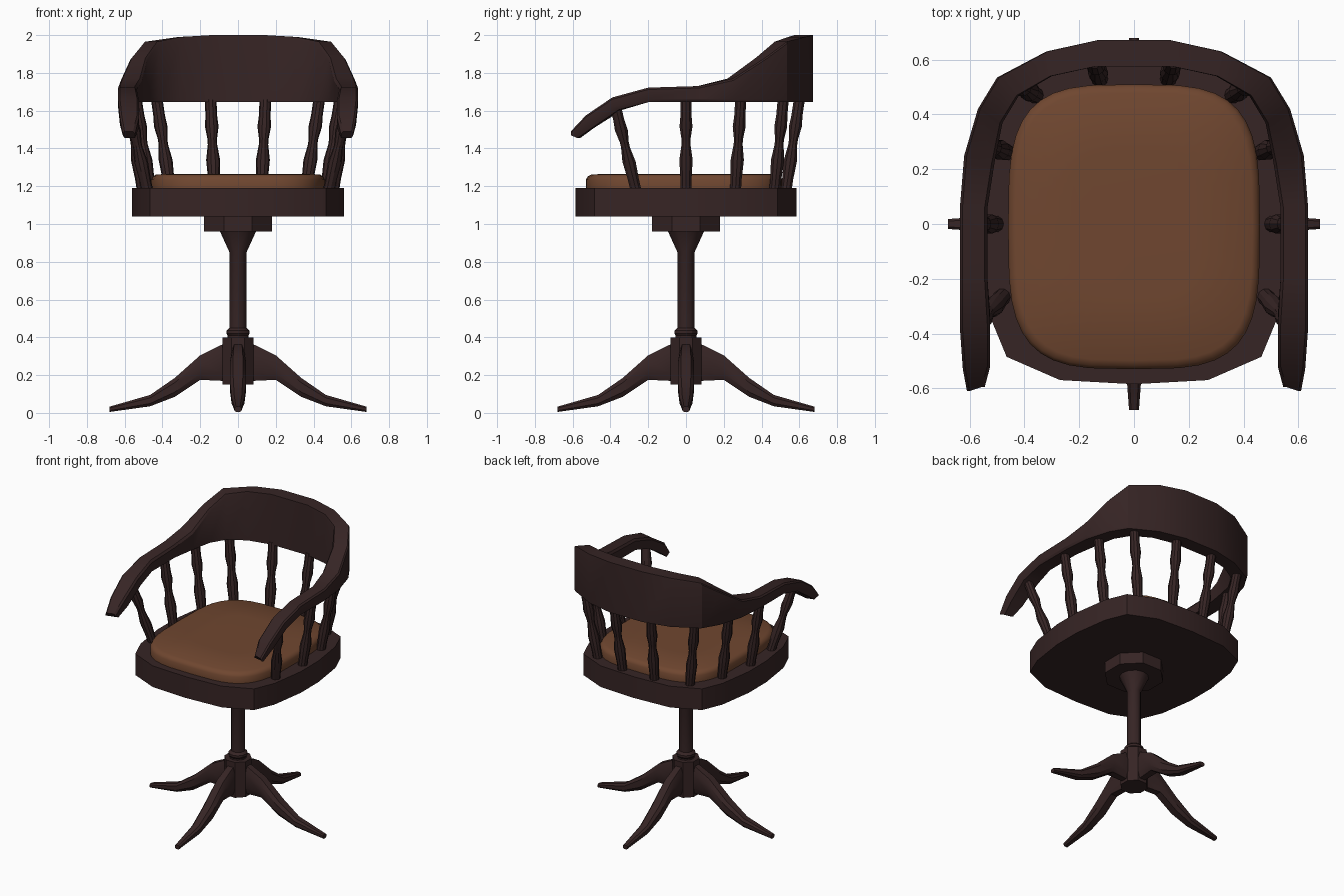
import bpy, bmesh, math
from mathutils import Vector, Matrix

if "Cube" in bpy.data.objects:
    bpy.data.objects.remove(bpy.data.objects["Cube"])


def material(name, color):
    m = bpy.data.materials.new(name)
    m.use_nodes = True
    m.diffuse_color = color
    m.node_tree.nodes["Principled BSDF"].inputs["Base Color"].default_value = color
    return m


wood = material("dark wood", (0.037, 0.018, 0.018, 1))
leather = material("brown leather", (0.16, 0.062, 0.029, 1))


def loft(name, rings, mat=wood, angle=30):
    """Skin a list of equal-length rings and cap both ends."""
    bm = bmesh.new()
    loops = [[bm.verts.new(p) for p in ring] for ring in rings]
    n = len(loops[0])
    for a, b in zip(loops, loops[1:]):
        for i in range(n):
            j = (i + 1) % n
            bm.faces.new((a[i], a[j], b[j], b[i]))
    bm.faces.new(loops[0][::-1])
    bm.faces.new(loops[-1])
    bmesh.ops.recalc_face_normals(bm, faces=bm.faces)
    mesh = bpy.data.meshes.new(name)
    bm.to_mesh(mesh)
    bm.free()
    mesh.materials.append(mat)
    ob = bpy.data.objects.new(name, mesh)
    bpy.context.collection.objects.link(ob)
    bpy.ops.object.select_all(action="DESELECT")
    ob.select_set(True)
    bpy.context.view_layer.objects.active = ob
    bpy.ops.object.shade_smooth_by_angle(angle=math.radians(angle))
    return ob


def circle(r, n, turn=0.0):
    return [(r * math.cos(math.tau * (i + turn) / n),
             r * math.sin(math.tau * (i + turn) / n)) for i in range(n)]


def turned(name, start, end, profile, sides, turn=0.0):
    """Lathe a (fraction, radius) profile along a straight axis."""
    start, end = Vector(start), Vector(end)
    rings = []
    for t, r in profile:
        c = start.lerp(end, t)
        rings.append([c + Vector((x, y, 0)) for x, y in circle(r, sides, turn)])
    return loft(name, rings)


# Pedestal: hub, collar, column and mounting plate
turned("leg_hub", (0, 0, 0.15), (0, 0, 0.40), [(0, 0.09), (1, 0.09)], 8, 0.5)
turned("column", (0, 0, 0), (0, 0, 1),
       [(0.38, 0.055), (0.41, 0.055), (0.42, 0.062), (0.435, 0.062), (0.45, 0.045),
        (0.85, 0.045), (0.96, 0.095)], 12)
turned("mounting_plate", (0, 0, 0.96), (0, 0, 1.04), [(0, 0.195), (1, 0.195)], 8, 0.5)

# Four splayed legs: distance, bottom, top, half width
leg_path = [(0.03, 0.17, 0.37, 0.034), (0.09, 0.17, 0.36, 0.036), (0.2, 0.175, 0.305, 0.042),
            (0.335, 0.085, 0.185, 0.042), (0.465, 0.035, 0.095, 0.034), (0.68, 0.005, 0.033, 0.018)]
for k, side in enumerate(("left", "back", "right", "front")):
    spin = Matrix.Rotation(k * math.pi / 2, 3, "Z")
    rings = []
    for d, lo, hi, w in leg_path:
        c = (hi - lo) * 0.25
        section = [(-w * .6, lo), (w * .6, lo), (w, lo + c), (w, hi - c),
                   (w * .6, hi), (-w * .6, hi), (-w, hi - c), (-w, lo + c)]
        rings.append([spin @ Vector((d, u, z)) for u, z in section])
    loft(side + "_leg", rings)

# Seat board: quarter outline mirrored all round
quarter = [(0.56, 0.1), (0.525, 0.34), (0.465, 0.485), (0.27, 0.57)]
half = quarter + [(0, 0.585)] + [(-x, y) for x, y in reversed(quarter)]
outline = half + [(-x, -y) for x, y in half]
loft("seat_board", [[(x, y, z) for x, y in outline] for z in (1.04, 1.19)])

# Cushion: rounded rectangle with a soft top edge
def power(v):
    return math.copysign(abs(v) ** 0.56, v)


pad = [(0.46 * power(x), 0.52 * power(y) - 0.01) for x, y in circle(1, 40)]
loft("cushion", [[(x * s, y * s, z) for x, y in pad]
                 for s, z in ((1, 1.19), (1, 1.235), (0.98, 1.252), (0.94, 1.263), (0.5, 1.266))],
     leather, 50)

# Arm and back rail: outer x, y; inner x, y; bottom, top
rail = [(0.61, -0.61, 0.545, -0.595, 1.455, 1.49),
        (0.625, -0.53, 0.525, -0.52, 1.51, 1.575),
        (0.635, -0.39, 0.525, -0.37, 1.605, 1.67),
        (0.635, -0.2, 0.535, -0.2, 1.645, 1.722),
        (0.635, 0.07, 0.535, 0.06, 1.645, 1.73),
        (0.62, 0.25, 0.51, 0.22, 1.645, 1.77),
        (0.57, 0.42, 0.48, 0.37, 1.645, 1.88),
        (0.5, 0.535, 0.42, 0.47, 1.645, 1.965),
        (0.32, 0.63, 0.3, 0.54, 1.645, 1.99),
        (0.13, 0.672, 0.14, 0.575, 1.645, 2.0)]
rail_sections = rail + [(-a, b, -c, d, e, f) for a, b, c, d, e, f in reversed(rail)]
rings = []
for ox, oy, ix, iy, lo, hi in rail_sections:
    tip = 0.035 if oy < -0.3 else 0
    rings.append([(ox * 0.985, oy + tip, lo), (ox, oy, lo + 0.015), (ox, oy, hi - 0.01),
                  (ox * 0.985, oy, hi), (ix * 1.02, iy, hi), (ix, iy, hi - 0.015),
                  (ix, iy + tip, lo)])
loft("arm_and_back_rail", rings)

# Turned spindles, mirrored left and right: foot and head
spindle_shape = [(0, 0.031), (0.12, 0.031), (0.33, 0.037), (0.5, 0.025), (0.56, 0.025),
                 (0.7, 0.036), (0.82, 0.031), (1, 0.031)]
spindles = [("arm_front", (0.48, -0.265), (0.58, -0.375, 1.63)),
            ("arm_middle", (0.505, 0), (0.58, 0, 1.66)),
            ("arm_rear", (0.465, 0.262), (0.54, 0.29, 1.66)),
            ("back_corner", (0.36, 0.47), (0.43, 0.515, 1.66)),
            ("back_middle", (0.125, 0.53), (0.145, 0.6, 1.66))]
for label, (fx, fy), (hx, hy, hz) in spindles:
    for side, s in (("left", 1), ("right", -1)):
        turned(f"{side}_{label}_spindle", (s * fx, fy, 1.18), (s * hx, hy, hz), spindle_shape, 10)
